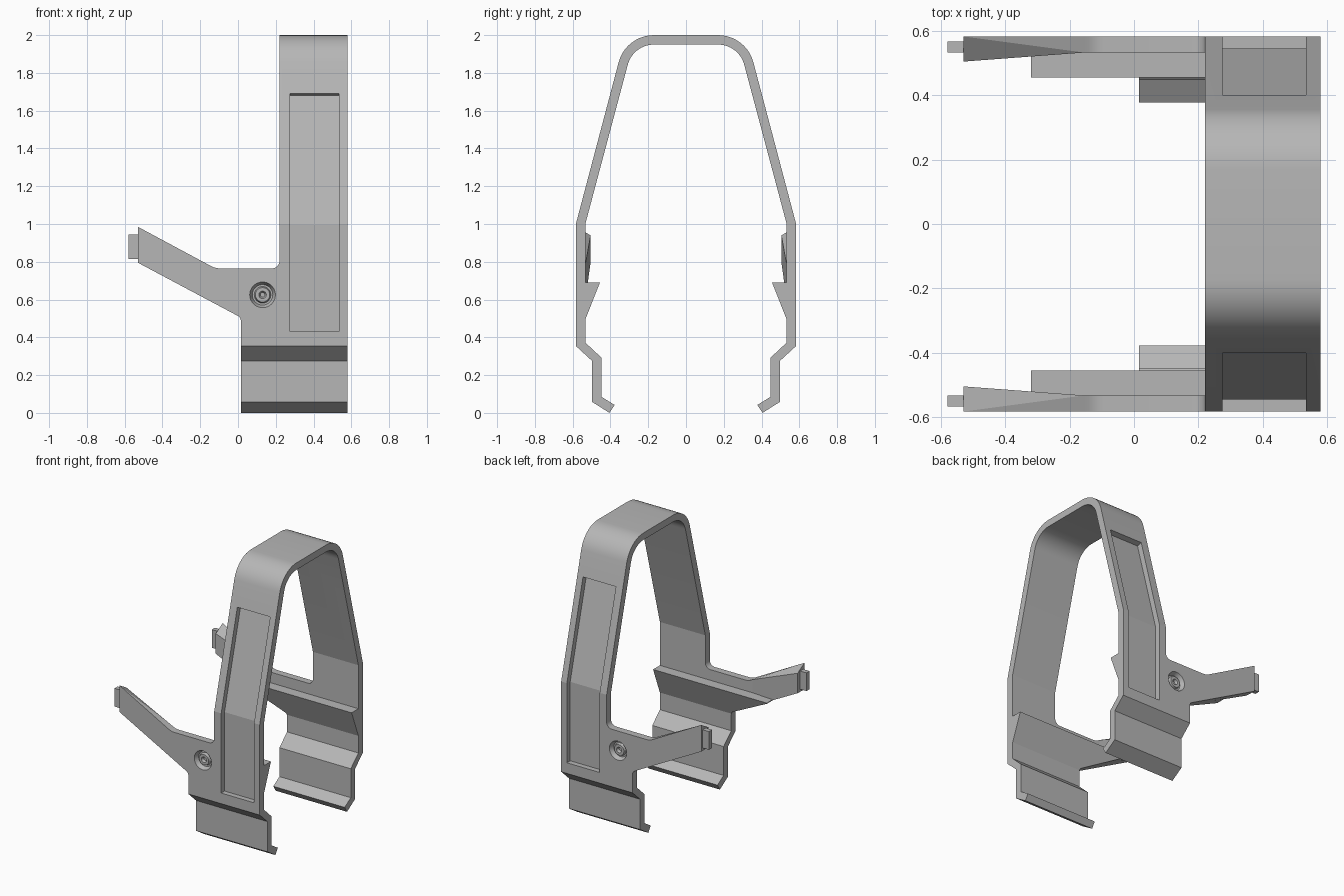
import bpy, bmesh, math
from mathutils import Vector

cube = bpy.data.objects.get("Cube")
if cube:
    bpy.data.objects.remove(cube)

grey = bpy.data.materials.new("plain_grey")
grey.use_nodes = True
COLOUR = (0.47, 0.47, 0.47, 1)
grey.diffuse_color = COLOUR
grey.node_tree.nodes["Principled BSDF"].inputs["Base Color"].default_value = COLOUR


def make(name, bm):
    bmesh.ops.recalc_face_normals(bm, faces=bm.faces[:])
    mesh = bpy.data.meshes.new(name)
    bm.to_mesh(mesh)
    bm.free()
    mesh.materials.append(grey)
    obj = bpy.data.objects.new(name, mesh)
    bpy.context.scene.collection.objects.link(obj)
    return obj


def prism(name, pts, axis, lo, hi):
    """Extrude a (y, z) profile along x, or an (x, z) profile along y."""
    bm = bmesh.new()
    place = (lambda p: (lo, p[0], p[1])) if axis == "x" else (lambda p: (p[0], lo, p[1]))
    face = bm.faces.new([bm.verts.new(place(p)) for p in pts])
    out = bmesh.ops.extrude_face_region(bm, geom=[face])
    move = Vector((hi - lo, 0, 0)) if axis == "x" else Vector((0, hi - lo, 0))
    bmesh.ops.translate(bm, vec=move, verts=[v for v in out["geom"] if isinstance(v, bmesh.types.BMVert)])
    return make(name, bm)


def fillet(prev, corner, nxt, r, steps=8):
    """Points of an arc rounding off one corner."""
    c = Vector(corner)
    a, b = (Vector(prev) - c).normalized(), (Vector(nxt) - c).normalized()
    half = a.angle(b) / 2
    centre = c + (a + b).normalized() * r / math.sin(half)
    start, end = (c + d * r / math.tan(half) - centre for d in (a, b))
    sweep = math.pi - 2 * half
    return [tuple(centre + (start * math.sin(sweep * (1 - i / steps)) + end * math.sin(sweep * i / steps))
                  / math.sin(sweep)) for i in range(steps + 1)]


def mirror_y(obj):
    mod = obj.modifiers.new("mirror", "MIRROR")
    mod.use_axis = (False, True, False)
    mod.use_mirror_merge = False
    return obj


def boolean(obj, cutter, operation):
    mod = obj.modifiers.new("cut", "BOOLEAN")
    mod.operation, mod.object, mod.solver = operation, cutter, "EXACT"


def bake(obj):
    graph = bpy.context.evaluated_depsgraph_get()
    mesh = bpy.data.meshes.new_from_object(obj.evaluated_get(graph))
    obj.modifiers.clear()
    obj.data = mesh


# Front outline: tall strap, side arm and wide lower skirt
def outline(arm_x):
    top_root, tip_top = (-0.12, 0.765), (-0.53, 0.985)
    low_root, tip_low = (0.015, 0.505), (-0.53, 0.795)
    along = lambda a, b: (arm_x, a[1] + (b[1] - a[1]) * (arm_x - a[0]) / (b[0] - a[0]))
    pts = [(0.58, -0.1), (0.58, 2.1), (0.22, 2.1)]
    pts += fillet((0.22, 2), (0.22, 0.765), top_root, 0.04)
    pts += fillet((0.22, 0.765), top_root, tip_top, 0.1, 4)
    pts += [along(top_root, tip_top), along(low_root, tip_low)]
    pts += fillet(tip_low, low_root, (0.015, 0), 0.03, 6)
    return pts + [(0.015, -0.1)]


ARM_X = -0.155
band_outline = prism("band_outline", outline(ARM_X), "y", -0.8, 0.8)
hook_outline = prism("hook_outline", outline(-0.53), "y", -0.8, 0.8)

# Side profile of the bent strap
centre_y, centre_z = 0.17, 1.807


def arc(r):
    return [(centre_y + r * math.sin(math.radians(a)), centre_z + r * math.cos(math.radians(a)))
            for a in [75 * i / 10 for i in range(11)]]


outer = arc(0.193) + [(0.583, 1), (0.583, 0.354), (0.497, 0.275), (0.497, 0.058), (0.405, 0)]
inner = arc(0.143) + [(0.533, 1), (0.533, 0.372), (0.447, 0.292), (0.447, 0.085), (0.378, 0.042)]
flip = lambda pts: [(-y, z) for y, z in pts]
profile = flip(outer)[::-1] + outer + inner[::-1] + flip(inner)
band = prism("clip_band", profile, "x", -0.7, 0.58)

# Long recessed panel following the bend
n = Vector((math.cos(math.radians(15)), math.sin(math.radians(15))))
top = Vector((0.4, 1.69))
recess_pts = [(0.75, 0.43), (0.545, 0.43), (0.545, 0.995),
              tuple(top - n * 0.038), tuple(top + n * 0.15), (0.75, 1.5)]
recess = mirror_y(prism("recess_cutter", recess_pts, "x", 0.275, 0.535))

# Round countersunk socket with a raised centre ring
bm = bmesh.new()
rings = [(0, 0.03), (0.012, 0.03), (0.02, 0.012), (0.038, 0.012), (0.044, 0.03),
         (0.054, 0.03), (0.068, 0), (0.068, -0.05), (0, -0.05)]
verts = [bm.verts.new((0.13 + r, 0.583 - d, 0.625)) for r, d in rings]
edges = [bm.edges.new(pair) for pair in zip(verts, verts[1:])]
bmesh.ops.spin(bm, geom=verts + edges, cent=(0.13, 0.583, 0.625), axis=(0, 1, 0),
               angle=math.tau, steps=48)
bmesh.ops.remove_doubles(bm, verts=bm.verts[:], dist=1e-5)
socket = mirror_y(make("socket_cutter", bm))

boolean(band, band_outline, "INTERSECT")
boolean(band, recess, "DIFFERENCE")
boolean(band, socket, "DIFFERENCE")

# Inner catch ledges, trimmed to the outline
hooks = prism("catch_ledges", [(0.536, 0.487), (0.456, 0.689), (0.536, 0.689)], "x", -0.32, 0.58)
boolean(hooks, hook_outline, "INTERSECT")
mirror_y(hooks)

# Arms thickening inward to the tip
bm = bmesh.new()
root_top = 0.765 + 0.22 * (ARM_X + 0.12) / -0.41
root_low = 0.505 + 0.29 * (ARM_X - 0.015) / -0.545
for x, y, z in [(ARM_X, 0.583, root_top), (ARM_X, 0.533, root_top),
                (ARM_X, 0.583, root_low), (ARM_X, 0.533, root_low),
                (-0.53, 0.583, 0.985), (-0.53, 0.505, 0.94),
                (-0.53, 0.583, 0.795), (-0.53, 0.505, 0.797)]:
    bm.verts.new((x, y, z))
bmesh.ops.convex_hull(bm, input=bm.verts[:])
arms = mirror_y(make("side_arms", bm))

# Small tabs on the arm tips
tab_pts = [(0.533, 0.815), (0.568, 0.815), (0.568, 0.945), (0.533, 0.945)]
tabs = mirror_y(prism("arm_tabs", tab_pts, "x", -0.58, -0.525))

parts = [band, hooks, arms, tabs]
for part in parts:
    bake(part)
for cutter in (band_outline, hook_outline, recess, socket):
    bpy.data.objects.remove(cutter)

# Smooth bends, crisp edges
for obj in bpy.context.selected_objects:
    obj.select_set(False)
for part in parts:
    part.select_set(True)
bpy.context.view_layer.objects.active = band
bpy.ops.object.shade_smooth_by_angle(angle=math.radians(13))
